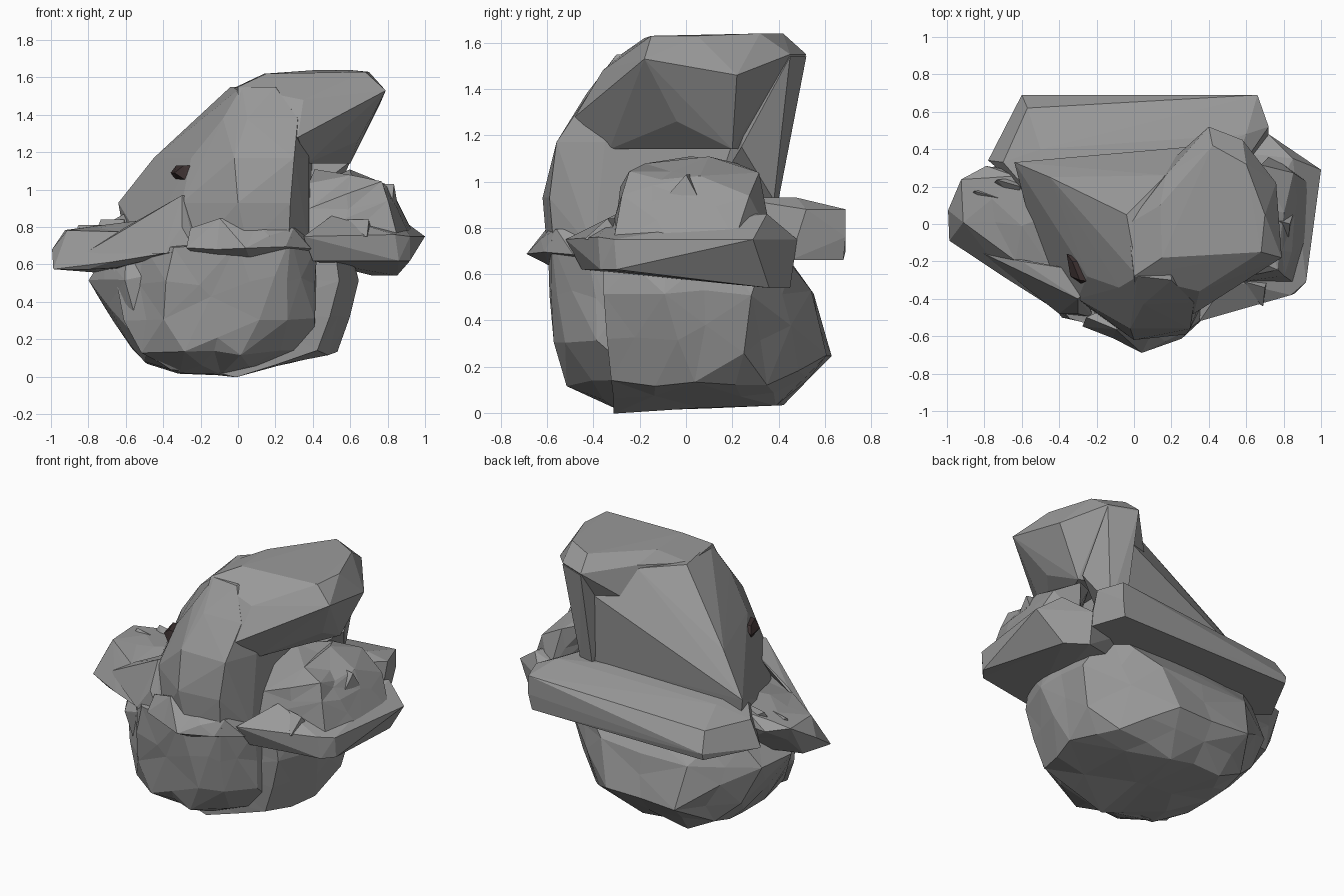
import bpy, bmesh, random
from mathutils import Vector
random.seed(4)


def material(name, rgb):
    m = bpy.data.materials.new(name)
    m.diffuse_color = (*rgb, 1)
    return m


stone = material("grey_stone", (0.32, 0.32, 0.32))
dark = material("dark_stone", (0.045, 0.03, 0.03))


def rock(name, layers, rough=0.0, mat=stone):
    """Faceted rock: hull around horizontal outlines (z, [(x, y[, dz]), ...]), optionally chipped."""
    bm = bmesh.new()
    for z, outline in layers:
        for p in outline:
            bm.verts.new((p[0], p[1], z + (p[2] if len(p) > 2 else 0)))
    res = bmesh.ops.convex_hull(bm, input=bm.verts)
    junk = {g for g in res["geom_interior"] + res["geom_unused"]
            if isinstance(g, bmesh.types.BMVert)}
    bmesh.ops.delete(bm, geom=list(junk), context='VERTS')
    if rough:
        old = set(bm.verts)
        long_edges = [e for e in bm.edges if e.calc_length() > 0.3]
        bmesh.ops.subdivide_edges(bm, edges=long_edges, cuts=1)
        bmesh.ops.triangulate(bm, faces=bm.faces[:])
        for v in bm.verts:
            if v not in old:
                v.co += Vector([random.uniform(-rough, rough) for _ in range(3)])
    bmesh.ops.recalc_face_normals(bm, faces=bm.faces[:])
    me = bpy.data.meshes.new(name)
    bm.to_mesh(me)
    bm.free()
    me.materials.append(mat)
    ob = bpy.data.objects.new(name, me)
    bpy.context.collection.objects.link(ob)
    return ob


# lower boulder, with a front lobe that ends in a steep right wall
rock("lower_boulder", [
    (0.04, [(-0.35, -0.25), (0.0, -0.3, -0.04), (-0.12, -0.26, -0.04), (-0.3, 0.42), (0.05, 0.4), (-0.5, 0.1, 0.02)]),
    (0.13, [(-0.5, -0.3), (0.42, -0.33), (0.52, 0.05), (0.4, 0.35), (-0.1, 0.54), (-0.5, 0.4)]),
    (0.26, [(-0.61, -0.2), (0.56, 0.25), (0.15, 0.61), (-0.35, 0.62), (-0.62, 0.33)]),
    (0.52, [(-0.8, 0.05), (-0.62, -0.3), (0.55, -0.36), (0.65, -0.1), (0.63, 0.27), (0.25, 0.55), (-0.4, 0.56), (-0.75, 0.3)]),
    (0.75, [(-0.6, -0.2), (-0.55, 0.35), (0.5, 0.35), (0.58, -0.1), (0.5, -0.35)])], 0.015)
rock("front_lobe", [
    (0.03, [(-0.3, -0.22), (-0.1, -0.28, -0.03), (0.03, -0.2)]),
    (0.13, [(-0.52, -0.3), (-0.3, -0.48), (0.02, -0.51), (0.24, -0.42), (0.4, -0.2)]),
    (0.3, [(-0.6, -0.25), (-0.4, -0.48), (0.1, -0.56), (0.26, -0.53), (0.4, -0.38)]),
    (0.7, [(-0.68, -0.15), (-0.35, -0.5), (0.0, -0.6), (0.27, -0.58, 0.05), (0.41, -0.42), (0.41, 0.1)])], 0.015)

# ledge slabs around the waist
rock("back_slab", [
    (0.66, [(-0.6, 0.68), (0.64, 0.68), (0.72, 0.45), (-0.78, 0.34), (0.5, 0.2), (-0.5, 0.1)]),
    (0.76, [(-0.6, 0.69, -0.06), (0.66, 0.69)]),
    (0.88, [(-0.57, 0.62, -0.06), (0.66, 0.69), (0.72, 0.52), (-0.7, 0.33, -0.06)]),
    (0.93, [(0.6, 0.48), (-0.5, 0.4, -0.04), (0.5, 0.2), (-0.5, 0.1)])])
rock("left_slab", [
    (0.57, [(-0.98, -0.1), (-0.92, 0.1), (-0.65, -0.27), (-0.5, 0.2)]),
    (0.68, [(-1.0, 0.07), (-0.36, -0.5), (-0.2, -0.45), (-0.2, 0.2)]),
    (0.77, [(-0.9, 0.0), (-0.93, 0.25), (-0.8, 0.31), (-0.35, -0.42)]),
    (0.83, [(-0.62, 0.25), (-0.6, 0.0), (-0.3, 0.1)])], 0.015)
rock("left_wedge", [
    (0.66, [(-0.82, -0.15), (-0.4, -0.48), (-0.22, -0.5)]),
    (0.8, [(-0.3, -0.48), (-0.6, -0.2)]),
    (0.97, [(-0.3, -0.4), (-0.26, -0.36), (-0.28, -0.25)])])
rock("front_ledge", [
    (0.63, [(0.05, -0.6), (-0.2, -0.5), (0.3, -0.4)]),
    (0.69, [(-0.27, -0.54), (0.04, -0.69), (0.25, -0.62), (0.4, -0.48)]),
    (0.8, [(-0.25, -0.5), (-0.1, -0.56, 0.05), (0.1, -0.61, -0.05), (0.3, -0.57), (0.38, -0.2)])], 0.01)
rock("right_slab", [
    (0.54, [(0.72, 0.45), (0.85, 0.36)]),
    (0.62, [(0.4, -0.45), (0.86, -0.37), (0.92, -0.3), (0.4, 0.3)]),
    (0.75, [(1.0, 0.29), (0.92, -0.31), (0.84, -0.38, 0.01), (0.35, -0.52), (0.72, 0.48), (0.4, 0.4)]),
    (0.86, [(0.5, -0.3), (0.85, 0.35)])])
rock("right_mound", [
    (0.74, [(0.35, -0.35), (0.88, -0.3), (0.95, 0.22), (0.75, 0.38)]),
    (0.92, [(0.8, -0.3), (0.87, 0.05), (0.85, 0.28), (0.4, -0.28)]),
    (1.02, [(0.75, -0.25), (0.82, 0.05), (0.7, 0.3), (0.4, -0.2)]),
    (1.09, [(0.6, -0.18), (0.62, 0.1), (0.55, 0.22), (0.4, 0.0)])], 0.025)

# small broken shards on the ledges
for x, y, z, s in [(0.77, 0.0, 0.99, 0.08), (-0.8, 0.14, 0.77, 0.09), (-0.68, 0.2, 0.8, 0.09),
                   (0.62, -0.34, 0.8, 0.1), (-0.72, -0.08, 0.73, 0.09)]:
    rock("shard", [(z - 0.05, [(x - s, y), (x + s * 0.7, y - s), (x + s, y + s * 0.6)]),
                   (z + 0.04, [(x - s * 0.6, y + s * 0.4), (x + s * 0.8, y)])])

# leaning upper rock: column below, overhanging head above, spur down the back
rock("upper_column", [
    (0.7, [(-0.6, 0.3), (-0.5, -0.2), (-0.2, -0.48), (0.05, -0.6), (0.27, -0.57), (0.38, -0.4), (0.38, 0.35)]),
    (0.93, [(-0.64, 0.33), (-0.3, -0.4), (0.0, -0.62), (0.28, -0.59), (0.37, -0.4), (0.4, 0.38)]),
    (1.17, [(-0.45, 0.25), (-0.25, -0.28), (-0.02, -0.56), (0.3, -0.56), (0.38, -0.35), (0.4, 0.4)]),
    (1.38, [(-0.2, 0.15), (-0.08, -0.34), (0.05, -0.43), (0.32, -0.42), (0.38, 0.42)]),
    (1.55, [(-0.04, 0.05), (0.02, -0.28), (0.2, -0.3), (0.17, 0.26)])])
rock("upper_head", [
    (1.14, [(0.37, -0.33), (0.6, 0.2), (0.38, 0.3)]),
    (1.28, [(0.32, -0.48), (0.38, -0.38, 0.04), (0.1, 0.25), (0.64, -0.04, -0.02)]),
    (1.48, [(0.79, -0.18, 0.05), (0.76, 0.22, -0.02), (0.0, -0.36, -0.06), (0.35, -0.36), (-0.03, 0.0, 0.06)]),
    (1.55, [(0.4, 0.52), (0.58, 0.45), (0.0, -0.28), (0.17, 0.26, 0.02)]),
    (1.62, [(0.15, -0.18), (0.14, 0.1), (0.68, -0.15, 0.01), (0.7, 0.05, 0.01), (0.42, 0.42, 0.02), (0.6, 0.32, 0.02)])])
rock("upper_spur", [
    (0.92, [(0.5, 0.38), (0.4, 0.4), (0.3, 0.1)]),
    (1.15, [(0.6, 0.24), (0.4, 0.2)]),
    (1.54, [(0.4, 0.52), (0.58, 0.45), (0.3, 0.3)])])

# dark pebble embedded in the front left face
rock("dark_pebble", [
    (1.05, [(-0.33, -0.2), (-0.28, -0.32)]),
    (1.09, [(-0.36, -0.16), (-0.34, -0.28), (-0.23, -0.32), (-0.25, -0.22)]),
    (1.13, [(-0.33, -0.2), (-0.29, -0.3), (-0.22, -0.31), (-0.25, -0.2)])], mat=dark)
